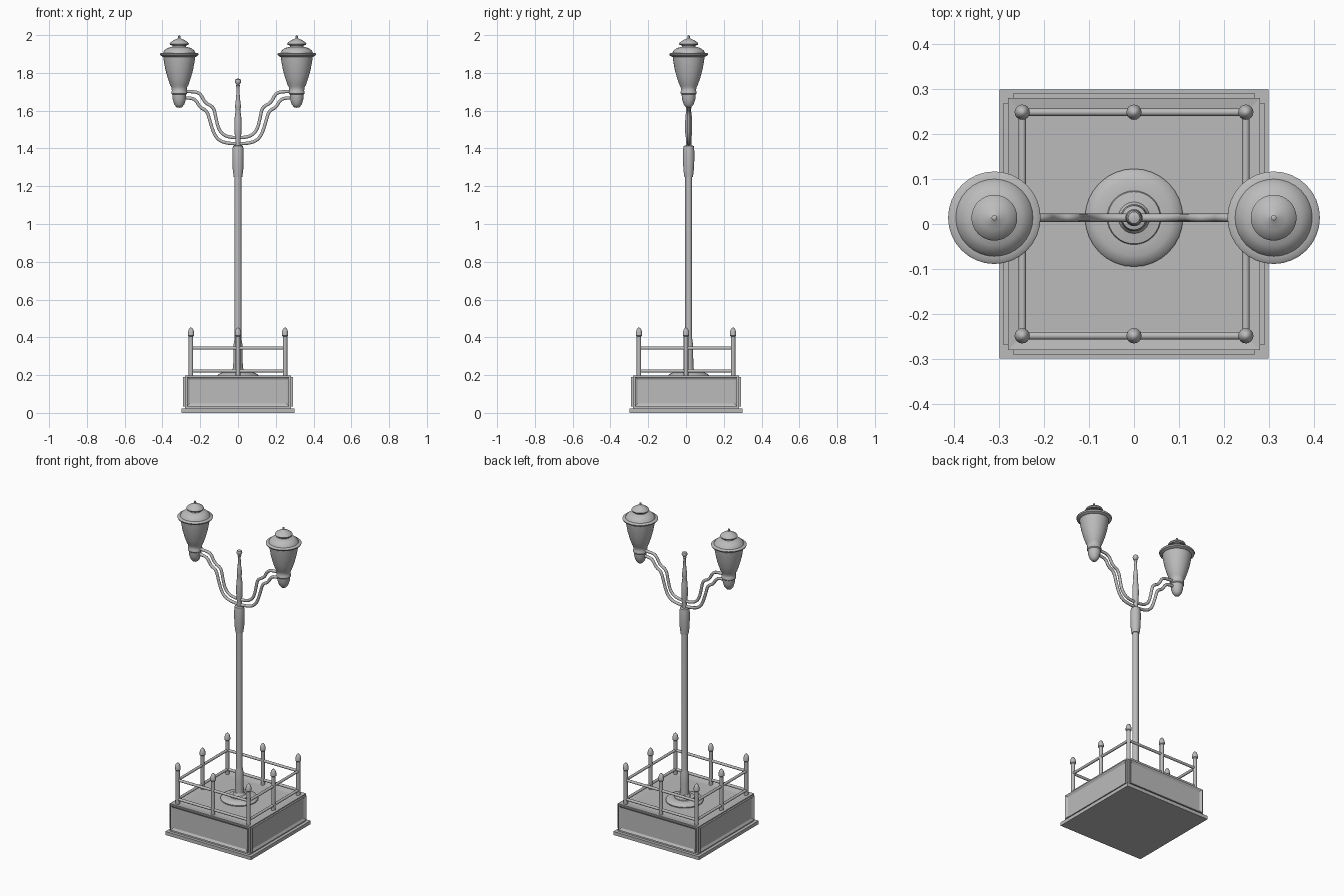
import bpy, bmesh, math
from mathutils import Vector

cube = bpy.data.objects.get("Cube")
if cube:
    bpy.data.objects.remove(cube, do_unlink=True)

CY = 0.014          # the lamp stands slightly behind the plinth centre
POST = 0.249        # railing post offset
LAMP_X = 0.311

metal = bpy.data.materials.new("grey_metal")
metal.use_nodes = True
GREY = (0.5, 0.5, 0.5, 1)
metal.diffuse_color = GREY
metal.node_tree.nodes["Principled BSDF"].inputs["Base Color"].default_value = GREY


def finish(bm, name, smooth=True):
    bmesh.ops.recalc_face_normals(bm, faces=bm.faces)
    mesh = bpy.data.meshes.new(name)
    bm.to_mesh(mesh)
    bm.free()
    mesh.materials.append(metal)
    if smooth:
        mesh.shade_smooth()
        mesh.set_sharp_from_angle(angle=math.radians(40))
    obj = bpy.data.objects.new(name, mesh)
    bpy.context.collection.objects.link(obj)
    return obj


def lathe(name, profile, x, y, steps=32):
    """Revolve (radius, height) points about a vertical axis."""
    bm = bmesh.new()
    verts = [bm.verts.new((r, 0, z)) for r, z in profile]
    edges = [bm.edges.new(pair) for pair in zip(verts, verts[1:])]
    bmesh.ops.spin(bm, geom=verts + edges, cent=(0, 0, 0), axis=(0, 0, 1),
                   angle=math.tau, steps=steps)
    bmesh.ops.remove_doubles(bm, verts=bm.verts, dist=0.0001)
    obj = finish(bm, name)
    obj.location = (x, y, 0)
    return obj


def box(name, low, high, recess_dir=None, border=0.02, depth=0.008):
    """Box between two corners, optionally with one face recessed in a frame."""
    bm = bmesh.new()
    bmesh.ops.create_cube(bm, size=1)
    low, high = Vector(low), Vector(high)
    for v in bm.verts:
        v.co = (low + high) / 2 + v.co * (high - low)
    bm.normal_update()
    if recess_dir:
        face = [f for f in bm.faces if f.normal.dot(Vector(recess_dir)) > 0.9]
        bmesh.ops.inset_region(bm, faces=face, thickness=border)
        bmesh.ops.translate(bm, verts=face[0].verts, vec=Vector(recess_dir) * -depth)
    return finish(bm, name, smooth=False)


def tube(name, points, radius, spline_type='NURBS'):
    """Round bar along a path, converted to a mesh."""
    curve = bpy.data.curves.new(name, 'CURVE')
    curve.dimensions = '3D'
    curve.bevel_depth = radius
    curve.bevel_resolution = 3
    curve.resolution_u = 8
    curve.use_fill_caps = True
    spline = curve.splines.new(spline_type)
    spline.points.add(len(points) - 1)
    for p, co in zip(spline.points, points):
        p.co = (*co, 1)
    if spline_type == 'NURBS':
        spline.order_u = 3
        spline.use_endpoint_u = True
    temp = bpy.data.objects.new(name, curve)
    bpy.context.collection.objects.link(temp)
    bm = bmesh.new()
    bm.from_mesh(temp.to_mesh())
    temp.to_mesh_clear()
    bpy.data.objects.remove(temp, do_unlink=True)
    return finish(bm, name)


# Plinth: foot slab, core with recessed top, framed side panels
box("plinth_foot", (-0.3, -0.3, 0), (0.3, 0.3, 0.022))
box("plinth_core", (-0.281, -0.281, 0.022), (0.281, 0.281, 0.197), (0, 0, 1), 0.059, 0.006)
for i, side in enumerate(("front", "left", "back", "right")):
    panel = box("plinth_panel_" + side, (-0.27, -0.291, 0.035), (0.27, -0.275, 0.19),
                (0, -1, 0), 0.02, 0.009)
    panel.rotation_euler.z = i * math.pi / 2

# Railing: eight posts with pointed finials, two rails per side
POST_SHAPE = [(0, 0.19), (0.012, 0.19), (0.012, 0.405), (0.017, 0.41), (0.017, 0.425),
              (0.012, 0.442), (0.006, 0.45), (0, 0.452)]
for ix in (-1, 0, 1):
    for iy in (-1, 0, 1):
        if ix or iy:
            lathe("railing_post", POST_SHAPE, ix * POST, iy * POST, 16)
for z in (0.222, 0.343):
    for s in (-1, 1):
        tube("railing_bar", [(-POST, s * POST, z), (POST, s * POST, z)], 0.0085, 'POLY')
        tube("railing_bar", [(s * POST, -POST, z), (s * POST, POST, z)], 0.0085, 'POLY')

# Pole foot, pole, collar and spire
lathe("pole_foot", [(0, 0.185), (0.1, 0.185), (0.108, 0.19), (0.109, 0.197), (0.102, 0.206),
                    (0.085, 0.213), (0.06, 0.214), (0.058, 0.218), (0.035, 0.222),
                    (0.027, 0.235), (0, 0.235)], 0, CY)
lathe("pole", [(0, 0.2), (0.027, 0.2), (0.024, 0.3), (0.024, 0.36), (0.02, 0.38),
               (0.0185, 0.4), (0.0185, 1.27), (0, 1.27)], 0, CY)
lathe("pole_collar", [(0, 1.25), (0.023, 1.25), (0.028, 1.29), (0.03, 1.34), (0.03, 1.385),
                      (0.027, 1.413), (0.018, 1.416), (0, 1.416)], 0, CY)
lathe("spire", [(0, 1.41), (0.014, 1.41), (0.014, 1.45), (0.018, 1.48), (0.019, 1.53),
                (0.017, 1.57), (0.012, 1.605), (0.015, 1.615), (0.015, 1.63), (0.01, 1.67),
                (0.007, 1.725), (0.011, 1.732), (0.007, 1.738), (0.014, 1.745),
                (0.017, 1.755), (0.013, 1.766), (0, 1.771)], 0, CY, 24)

# Arms and lanterns on both sides
UPPER_ARM = [(0, 1.457), (0.055, 1.457), (0.1, 1.492), (0.117, 1.56), (0.128, 1.62),
             (0.175, 1.64), (0.2, 1.695), (0.25, 1.702), (0.29, 1.702)]
LOWER_ARM = [(0, 1.425), (0.065, 1.425), (0.118, 1.455), (0.145, 1.53), (0.163, 1.6),
             (0.2, 1.615), (0.225, 1.66), (0.26, 1.668), (0.29, 1.668)]
LANTERN_BODY = [(0, 1.615), (0.014, 1.618), (0.026, 1.632), (0.035, 1.66), (0.037, 1.685),
                (0.042, 1.69), (0.042, 1.7), (0.039, 1.705), (0.042, 1.725), (0.048, 1.735),
                (0.062, 1.775), (0.074, 1.82), (0.082, 1.865), (0.085, 1.89), (0, 1.89)]
LANTERN_ROOF = [(0, 1.884), (0.085, 1.884), (0.1, 1.892), (0.103, 1.9), (0.099, 1.904),
                (0.086, 1.906), (0.08, 1.918), (0.062, 1.932), (0.036, 1.938),
                (0.036, 1.945), (0.048, 1.948), (0.051, 1.954), (0.046, 1.962),
                (0.028, 1.974), (0.014, 1.979), (0.006, 1.984), (0.006, 1.996), (0, 2.0)]
for s, side in ((1, "left"), (-1, "right")):
    tube("upper_arm_" + side, [(s * x, CY, z) for x, z in UPPER_ARM], 0.009)
    tube("lower_arm_" + side, [(s * x, CY, z) for x, z in LOWER_ARM], 0.009)
    lathe("lantern_body_" + side, LANTERN_BODY, s * LAMP_X, CY)
    lathe("lantern_roof_" + side, LANTERN_ROOF, s * LAMP_X, CY)
